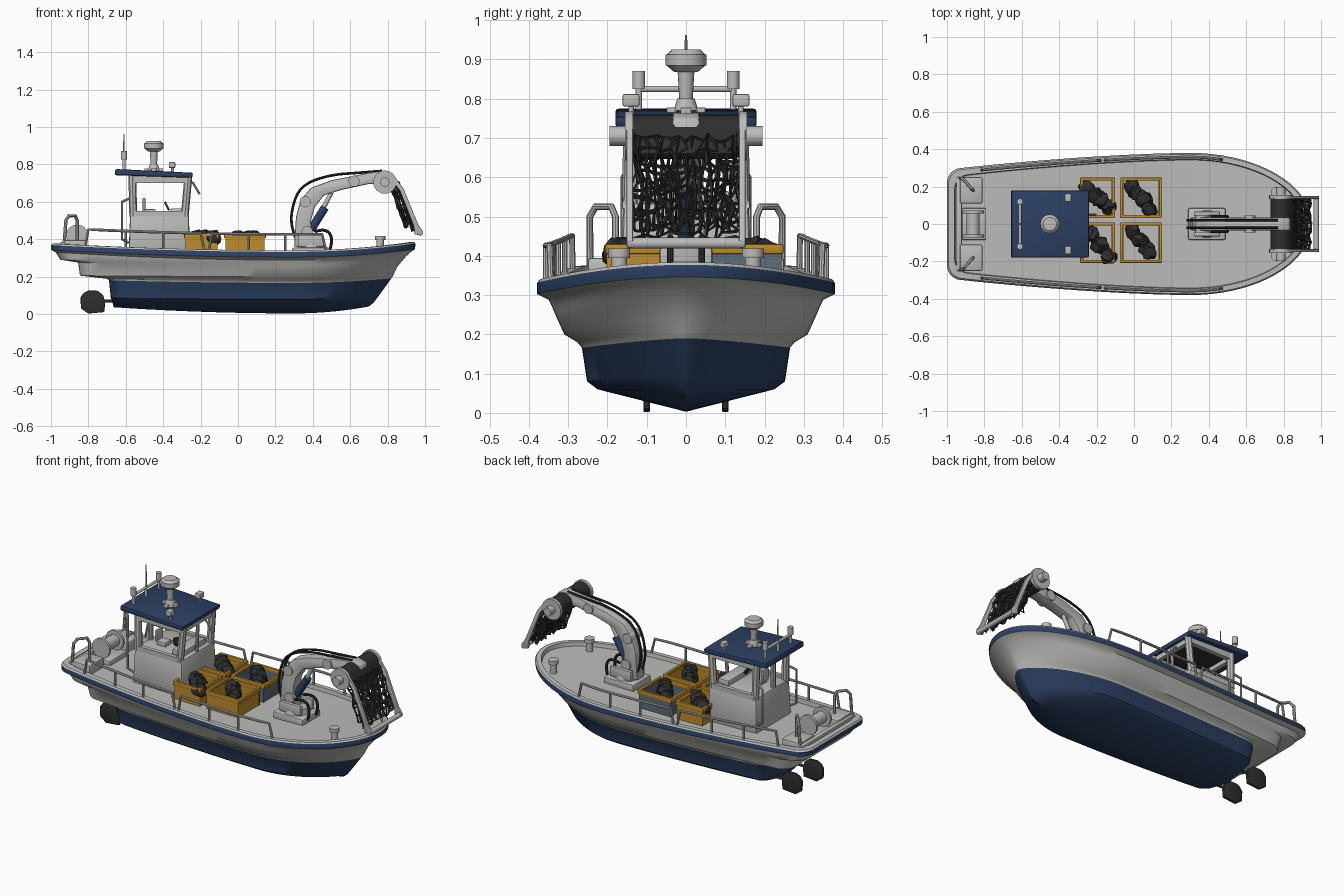
import bpy, bmesh, math, random
from mathutils import Vector, Matrix

if "Cube" in bpy.data.objects:
    bpy.data.objects.remove(bpy.data.objects["Cube"])
random.seed(4)

def mat(name, r, g, b):
    m = bpy.data.materials.new(name)
    m.diffuse_color = (r, g, b, 1)
    m.use_nodes = True
    m.node_tree.nodes["Principled BSDF"].inputs["Base Color"].default_value = m.diffuse_color
    return m
WHITE = mat("off_white", .5, .5, .485)
BLUE = mat("navy_blue", .025, .052, .125)
YELLOW = mat("crate_yellow", .52, .27, .025)
DARK = mat("charcoal", .028, .028, .028)
SLATE = mat("slate", .11, .15, .19)

def finish(name, bm, *mats):
    bmesh.ops.recalc_face_normals(bm, faces=bm.faces)
    me = bpy.data.meshes.new(name)
    bm.to_mesh(me); bm.free()
    for m in mats: me.materials.append(m)
    ob = bpy.data.objects.new(name, me)
    bpy.context.collection.objects.link(ob)
    return ob

def bevel(bm, w):
    if w: bmesh.ops.bevel(bm, geom=bm.edges[:], offset=w, segments=2, affect='EDGES', profile=.5)

def box(name, m, x0, x1, y0, y1, z0, z1, bev=0, taper=1):
    bm = bmesh.new()
    bmesh.ops.create_cube(bm, size=1)
    for v in bm.verts:
        k = taper if v.co.z > 0 else 1
        v.co = ((x0+x1)/2 + v.co.x*(x1-x0)*k, (y0+y1)/2 + v.co.y*(y1-y0)*k, (z0+z1)/2 + v.co.z*(z1-z0))
    bevel(bm, bev)
    return finish(name, bm, m)

def rod(name, m, p, q, r, r2=None, seg=16):
    p, q = Vector(p), Vector(q)
    bm = bmesh.new()
    bmesh.ops.create_cone(bm, cap_ends=True, segments=seg, radius1=r, radius2=r if r2 is None else r2, depth=(q-p).length)
    rot = Vector((0, 0, 1)).rotation_difference(q-p).to_matrix().to_4x4()
    bm.transform(Matrix.Translation((p+q)/2) @ rot)
    return finish(name, bm, m)

def prism(name, m, pts, y0, y1, bev=0):
    bm = bmesh.new()
    f = bm.faces.new([bm.verts.new((x, y0, z)) for x, z in pts])
    r = bmesh.ops.extrude_face_region(bm, geom=[f])
    for v in r['geom']:
        if isinstance(v, bmesh.types.BMVert): v.co.y = y1
    bevel(bm, bev)
    return finish(name, bm, m)

def tube(name, m, pts, r, smooth=False):
    cu = bpy.data.curves.new(name, 'CURVE')
    cu.dimensions = '3D'; cu.bevel_depth = r; cu.bevel_resolution = 2; cu.use_fill_caps = True
    sp = cu.splines.new('NURBS' if smooth else 'POLY')
    sp.points.add(len(pts)-1)
    for a, p in zip(sp.points, pts): a.co = (*p, 1)
    if smooth:
        sp.order_u = 3; sp.use_endpoint_u = True; sp.resolution_u = 6
    cu.materials.append(m)
    ob = bpy.data.objects.new(name, cu)
    bpy.context.collection.objects.link(ob)
    return ob

# hull: closed outlines lofted from deck centre, over the gunwale, down to the keel
X0 = .3
def outline(xs, xe, ws, W, k, zs, zm, zb):
    r = min(.08, ws)
    half = [(xs, 0)]
    for i in range(6):
        a = math.pi - i*math.pi/12
        half.append((xs+r+r*math.cos(a), ws-r+r*math.sin(a)))
    for i in range(1, 17):
        s = 1-i/16
        half.append((X0-(X0-xs-r)*s, W-(W-ws)*s**1.6))
    for i in range(1, 19):
        a = i*math.pi/36
        half.append((X0+(xe-X0)*math.sin(a), W*max(0, math.cos(a))**k if i < 18 else 0))
    def z(x):
        return zm+(zs-zm)*((X0-x)/(X0-xs))**2 if x < X0 else zm+(zb-zm)*((x-X0)/(xe-X0))**2
    pts = [(x, y, z(x)) for x, y in half]
    return pts + [(x, -y, zz) for x, y, zz in reversed(pts[1:-1])]

# each row: outline and whether the band above it is blue
rows = [((-.955, .91, 0, 0, 1, .345, .318, .36), 0),      # deck centre
        ((-.955, .91, .262, .342, 1, .345, .318, .36), 0),  # deck edge
        ((-.96, .915, .265, .346, 1, .376, .340, .384), 0),
        ((-.992, .942, .292, .373, 1, .376, .340, .384), 0),  # cap
        ((-.998, .948, .298, .378, 1, .368, .332, .377), 0),
        ((-1, .95, .30, .38, 1, .365, .328, .372), 1),
        ((-1, .945, .30, .38, 1, .343, .303, .346), 1),      # rub strip
        ((-.975, .93, .275, .35, 1.03, .33, .288, .336), 0),
        ((-.95, .915, .27, .34, 1.08, .29, .268, .322), 0),
        ((-.855, .90, .265, .335, 1.1, .275, .255, .31), 0),
        ((-.845, .85, .25, .31, 1.25, .205, .20, .25), 0),
        ((-.70, .83, .232, .277, 1.35, .188, .18, .205), 0),  # chine
        ((-.69, .82, .23, .265, 1.4, .18, .166, .19), 0),
        ((-.68, .755, .215, .252, 1.5, .085, .08, .10), 1),
        ((-.672, .725, .19, .225, 1.6, .068, .06, .06), 1),
        ((-.665, .70, 0, 0, 1, .036, .003, .04), 1)]          # keel
bm = bmesh.new()
rings = [[bm.verts.new(p) for p in outline(*r)] for r, _ in rows]
for j in range(len(rows)-1):
    a, b = rings[j], rings[j+1]
    for i in range(len(a)):
        k = (i+1) % len(a)
        f = bm.faces.new((a[i], a[k], b[k], b[i]))
        f.material_index = rows[j+1][1]
bmesh.ops.remove_doubles(bm, verts=bm.verts, dist=1e-4)
finish("hull", bm, WHITE, BLUE)

# rudders and shafts
for s in (-1, 1):
    prism("rudder", DARK, [(-.84, .03), (-.842, .09), (-.825, .113), (-.80, .125), (-.75, .124), (-.72, .10), (-.71, .06), (-.715, .01), (-.80, .002)], s*.1-.008, s*.1+.008, .003)
    rod("rudder_shaft", DARK, (-.72, s*.1, .07), (-.64, s*.1, .07), .008)

# side rails
def rail_y(x): return .358-.08*max(0, (X0-x)/1.22)**1.6 if x < X0 else .358*math.sqrt(1-((x-X0)/.63)**2)
def cap_z(x): return .340+.036*((X0-x)/1.3)**2
for s in (-1, 1):
    for a, b in ((-.80, -.2), (-.14, .45)):
        xs = [a+(b-a)*i/9 for i in range(10)]
        top = [(x, s*rail_y(x), cap_z(x)+.086) for x in xs]
        foot = lambda x: (x, s*rail_y(x), cap_z(x))
        tube("side_rail", WHITE, [foot(a-.015)] + top + [foot(b+.02)], .0075)
        for i in (3, 6):
            rod("rail_post", WHITE, foot(xs[i]), top[i], .007, seg=8)
    # stern hoops, stern lockers, cabin handrails, bow bollards
    tube("stern_hoop", WHITE, [(-.93, s*.245, .37), (-.92, s*.245, .50), (-.905, s*.23, .525), (-.87, s*.19, .525), (-.86, s*.18, .50), (-.86, s*.18, .35)], .009)
    box("stern_locker", WHITE, -.93, -.81, s*.18-.07, s*.18+.07, .33, .395, .008)
    tube("cabin_handrail", WHITE, [(-.585, s*.15, .38), (-.62, s*.16, .40), (-.62, s*.16, .60), (-.575, s*.145, .62)], .007)
    rod("bollard", WHITE, (.76, s*.17, .34), (.76, s*.17, .40), .02)
    rod("bollard_cap", WHITE, (.76, s*.17, .395), (.76, s*.17, .418), .028)
box("stern_beam", WHITE, -.95, -.92, -.25, .25, .35, .385, .006)
box("winch_bed", WHITE, -.92, -.79, -.085, .085, .33, .365, .006)
rod("winch_drum", WHITE, (-.86, -.06, .42), (-.86, .06, .42), .035)
for y in (-.065, .065):
    rod("winch_flange", WHITE, (-.86, y-.008, .42), (-.86, y+.008, .42), .058, seg=24)

# cabin: solid lower part, open window frames, roof
box("cabin_lower", WHITE, -.585, -.255, -.168, .168, .32, .535, .012, .95)
for s in (-1, 1):
    for x, xt in ((-.56, -.565), (-.285, -.265)):
        rod("window_post", WHITE, (x, s*.143, .52), (xt, s*.138, .74), .021, seg=8)
    prism("side_sill", WHITE, [(-.575, .52), (-.265, .52), (-.275, .55), (-.565, .55)], s*.15-.012, s*.15+.012)
    box("side_header", WHITE, -.575, -.26, s*.14-.014, s*.14+.014, .70, .74)
rod("front_mullion", WHITE, (-.275, 0, .52), (-.265, 0, .74), .01, seg=8)
rod("rear_mullion", WHITE, (-.565, -.02, .52), (-.565, -.02, .74), .014, seg=8)
for x in (-.567, -.27):
    box("end_header", WHITE, x-.012, x+.012, -.14, .14, .70, .74)
box("cabin_ceiling", DARK, -.555, -.28, -.13, .13, .725, .735)
box("helm_console", WHITE, -.36, -.29, -.11, .11, .53, .565, .006)
rod("steering_wheel", DARK, (-.385, -.04, .575), (-.375, -.04, .58), .025)
box("helm_seat", WHITE, -.50, -.44, -.06, .0, .53, .56, .006)
box("helm_seat_back", WHITE, -.51, -.495, -.06, .0, .55, .62, .005)
prism("cabin_roof", BLUE, [(-.66, .742), (-.245, .728), (-.24, .755), (-.655, .775)], -.18, .18, .008)
tube("wiper_arm", WHITE, [(-.29, .05, .72), (-.24, .05, .70), (-.205, .05, .64)], .006)

# roof equipment
box("radar_plate", WHITE, -.50, -.40, -.014, .014, .76, .778, .004)
box("radar_plate_cross", WHITE, -.464, -.436, -.05, .05, .76, .778, .004)
rod("radar_foot", WHITE, (-.45, 0, .76), (-.45, 0, .80), .035, .022)
rod("radar_column", WHITE, (-.45, 0, .78), (-.45, 0, .88), .016, .022)
rod("radar_lower", WHITE, (-.45, 0, .868), (-.45, 0, .885), .03, .05, 24)
rod("radar_middle", WHITE, (-.45, 0, .885), (-.45, 0, .912), .052, .052, 24)
rod("radar_dome", WHITE, (-.45, 0, .912), (-.45, 0, .925), .05, .036, 24)
rod("aerial_base", WHITE, (-.61, 0, .77), (-.61, 0, .83), .008)
rod("aerial", WHITE, (-.61, 0, .82), (-.61, 0, .962), .005, .003, 8)
rod("mast_crossbar", WHITE, (-.61, -.12, .825), (-.61, .12, .825), .008)
for s in (-1, 1):
    rod("mast_leg", WHITE, (-.61, s*.12, .77), (-.61, s*.12, .83), .008)
    rod("mast_lamp", WHITE, (-.61, s*.12, .825), (-.61, s*.12, .87), .016)
    rod("floodlight_stem", WHITE, (-.35, s*.14, .755), (-.35, s*.14, .785), .007)
    box("floodlight", WHITE, -.37, -.335, s*.14-.022, s*.14+.022, .78, .812, .006)

# crates with the catch
for cx, w in ((-.195, .085), (.038, .105)):
    for cy in (-.1, .14):
        body = SLATE if cx > 0 and cy > 0 else YELLOW
        for s in (-1, 1):
            box("crate_side", body, cx-w, cx+w, cy+s*.098-.005, cy+s*.098+.005, .322, .42)
            box("crate_end", body, cx+s*(w-.006)-.005, cx+s*(w-.006)+.005, cy-.1, cy+.1, .322, .42)
            box("crate_rim", YELLOW, cx-w-.006, cx+w+.006, cy+s*.1-.008, cy+s*.1+.008, .405, .43, .003)
            box("crate_rim_end", YELLOW, cx+s*w-.008, cx+s*w+.008, cy-.105, cy+.105, .405, .43, .003)
        bm = bmesh.new()
        for i in range(5):
            c = Vector((cx+(i-2)*.026+random.uniform(-.01, .01), cy-(i-2)*.03+random.uniform(-.02, .02), .39+random.uniform(0, .02)))
            r = bmesh.ops.create_icosphere(bm, subdivisions=2, radius=.045)
            for v in r['verts']: v.co = c + v.co*random.uniform(.75, 1.15)
        finish("catch", bm, DARK)

# crane
box("crane_base", WHITE, .29, .49, -.085, .085, .31, .355, .008)
rod("crane_turntable", WHITE, (.39, 0, .35), (.39, 0, .385), .075, .065, 24)
for s in (-1, 1):
    box("crane_cheek", WHITE, .32, .46, s*.055-.012, s*.055+.012, .36, .42, .006)
prism("crane_boom", WHITE, [(.30, .36), (.40, .36), (.39, .50), (.41, .57), (.46, .635), (.56, .665), (.70, .695), (.78, .69),
      (.84, .70), (.83, .75), (.78, .765), (.70, .755), (.50, .715), (.39, .675), (.335, .61), (.31, .52)], -.035, .035, .008)
rod("hydraulic_barrel", BLUE, (.39, 0, .45), (.465, 0, .57), .022)
rod("hydraulic_piston", WHITE, (.45, 0, .555), (.50, 0, .65), .012)
for x, z in ((.37, .44), (.36, .60), (.62, .71)):
    rod("crane_pivot", WHITE, (x, -.045, z), (x, .045, z), .03)
for y in (-.02, .02):
    tube("boom_hose", DARK, [(.33, y, .36), (.275, y, .46), (.30, y, .62), (.36, y, .70), (.50, y, .745), (.65, y, .755), (.77, y, .765)], .007, True)
    tube("deck_hose", DARK, [(.41, y*2, .44), (.47, y*2, .46), (.51, y*2, .40), (.49, y*2, .34)], .008, True)

# net hauler: roller, side arms, hanging net
rod("net_roller", DARK, (.785, -.14, .705), (.785, .14, .705), .055, seg=24)
for s in (-1, 1):
    rod("roller_flange", WHITE, (.785, s*.135, .705), (.785, s*.155, .705), .062, seg=24)
    rod("roller_motor", WHITE, (.785, s*.15, .705), (.785, s*.195, .705), .025)
    prism("hauler_arm", WHITE, [(.78, .76), (.83, .745), (.885, .67), (.965, .475), (.99, .44), (.985, .42), (.945, .425), (.94, .47), (.865, .66), (.82, .72)], s*.143-.008, s*.143+.008, .003)
rod("hauler_bar", WHITE, (.975, -.15, .432), (.975, .15, .432), .014)
for layer in range(2):
    bm = bmesh.new()
    bmesh.ops.create_grid(bm, x_segments=14, y_segments=7, size=1)
    for v in bm.verts:
        t = (1-v.co.y)/2
        v.co = (.85+.09*t-.04*layer+random.uniform(-.008, .008), v.co.x*.135+random.uniform(-.01, .01), .70-.25*t+.02*layer+random.uniform(-.014, .014))
    ob = finish("net", bm, DARK)
    w = ob.modifiers.new("strands", 'WIREFRAME')
    w.thickness = .015; w.use_even_offset = False
prism("net_wrap", DARK, [(.79, .755), (.83, .735), (.87, .66), (.85, .645), (.80, .68)], -.13, .13, .004)

# turn tubes into meshes, smooth everything by angle
bpy.ops.object.select_all(action='SELECT')
bpy.context.view_layer.objects.active = bpy.data.objects["hull"]
bpy.ops.object.convert(target='MESH')
bpy.ops.object.shade_smooth_by_angle(angle=math.radians(35))
